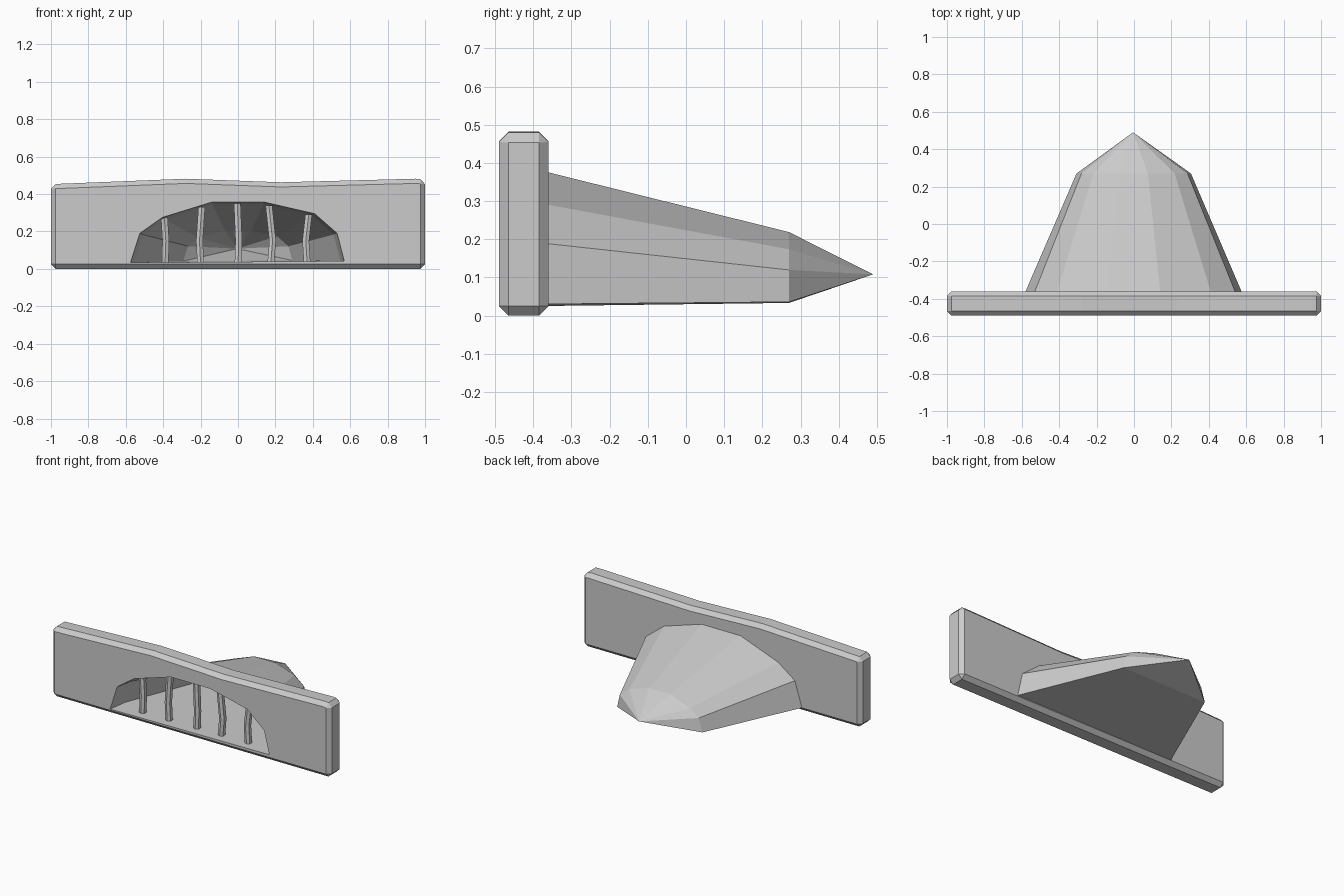
import bpy, bmesh

if "Cube" in bpy.data.objects:
    bpy.data.objects.remove(bpy.data.objects["Cube"])


def loft(name, rings, tip=None):
    """Solid through equal-length rings of points, ended by a cap or a tip."""
    bm = bmesh.new()
    vs = [[bm.verts.new(p) for p in r] for r in rings]
    n = len(vs[0])
    for a, b in zip(vs, vs[1:]):
        for i in range(n):
            j = (i + 1) % n
            bm.faces.new((a[i], a[j], b[j], b[i]))
    bm.faces.new(vs[0])
    if tip:
        t = bm.verts.new(tip)
        for i in range(n):
            bm.faces.new((vs[-1][i], vs[-1][(i + 1) % n], t))
    else:
        bm.faces.new(vs[-1])
    bmesh.ops.recalc_face_normals(bm, faces=bm.faces)
    me = bpy.data.meshes.new(name)
    bm.to_mesh(me)
    bm.free()
    ob = bpy.data.objects.new(name, me)
    bpy.context.collection.objects.link(ob)
    return ob


def ring(profile, y, sx=1.0, sz=1.0, dz=0.0):
    return [(x * sx, y, z * sz + dz) for x, z in profile]


def apply(ob, kind, **settings):
    mod = ob.modifiers.new(kind.title(), kind)
    for k, v in settings.items():
        setattr(mod, k, v)
    bpy.context.view_layer.objects.active = ob
    bpy.ops.object.modifier_apply(modifier=mod.name)


# Arch profiles (x, z): outside of the hood and the opening in the wall
outer = [(-0.58, 0.025), (-0.53, 0.188), (-0.41, 0.275), (-0.14, 0.375),
         (0.14, 0.375), (0.41, 0.29), (0.54, 0.188), (0.575, 0.03)]
opening = [(-0.575, 0.033), (-0.525, 0.19), (-0.405, 0.275), (-0.14, 0.357),
           (0.14, 0.357), (0.41, 0.295), (0.53, 0.19), (0.568, 0.042)]

# Chamfered wall with a gently uneven top
wall_profile = [(-1, 0), (1, 0), (1, 0.478), (0.95, 0.482), (0.23, 0.463),
                (-0.28, 0.482), (-1, 0.453)]
wall = loft("wall", [ring(wall_profile, -0.49), ring(wall_profile, -0.36)])
apply(wall, 'BEVEL', width=0.025, segments=1, limit_method='ANGLE', angle_limit=0.7)

# Tapering hood behind the wall, ending in a point
hood = loft("hood", [ring(outer, -0.37, 1.007, 1.007),
                     ring(outer, 0.27, 0.53, 0.53, 0.02)], (-0.005, 0.49, 0.108))

# Hollow through wall and hood
cutter = loft("hollow_cutter", [ring(opening, -0.6), ring(opening, -0.49),
                                ring(opening, -0.36, 0.965, 0.955, 0.002),
                                ring(opening, 0.265, 0.51, 0.51, 0.024)],
              (-0.005, 0.472, 0.108))
cutter.hide_render = True
for ob in (wall, hood):
    apply(ob, 'BOOLEAN', object=cutter, operation='DIFFERENCE', solver='EXACT')
bpy.data.objects.remove(cutter)

# Slightly bent grate bars
square = [(-0.018, -0.012), (0.0, -0.02), (0.018, -0.012),
          (0.018, 0.012), (0.0, 0.02), (-0.018, 0.012)]
for i, (x, top, bend) in enumerate([(-0.39, 0.275, 0.004), (-0.2, 0.33, -0.006),
                                    (0, 0.35, 0.004), (0.175, 0.34, 0.01),
                                    (0.37, 0.29, -0.008)]):
    levels = [(0.028, 0), (0.15, bend), (top, -bend)]
    loft(f"grate_bar_{i + 1}",
         [[(x + dx + px, -0.42 + py, z) for px, py in square] for z, dx in levels])
